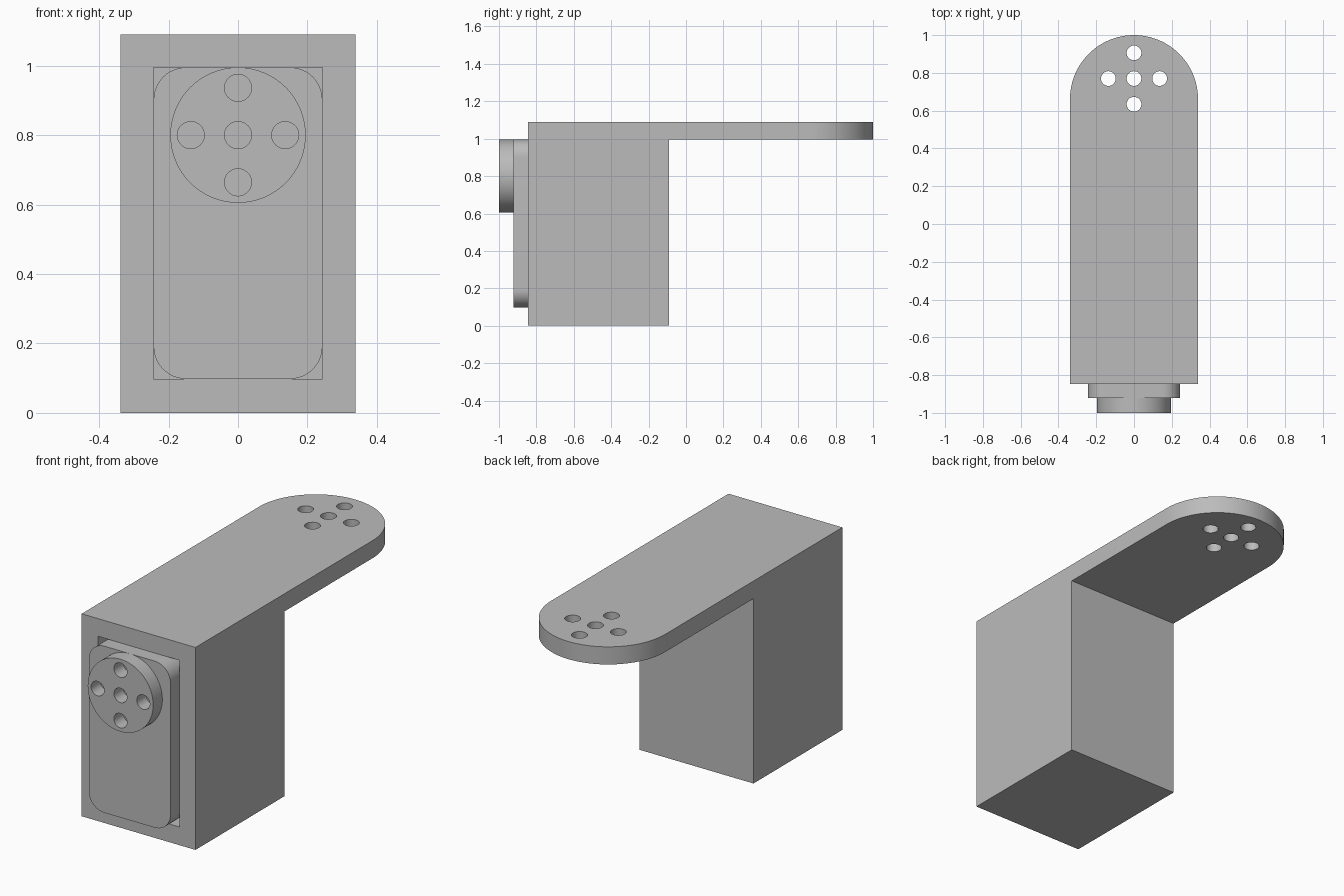
import bpy, bmesh, math
from mathutils import Matrix

default = bpy.data.objects.get("Cube")
if default:
    bpy.data.objects.remove(default, do_unlink=True)

grey = bpy.data.materials.new("plain grey")
grey.use_nodes = True
COLOUR = (0.5, 0.5, 0.5, 1)
grey.diffuse_color = COLOUR
grey.node_tree.nodes["Principled BSDF"].inputs["Base Color"].default_value = COLOUR

# Maps of a flat outline (u, v) and its extrusion depth into the model
AXES = {
    "x": lambda u, v, d: (d, u, v),
    "y": lambda u, v, d: (u, d, v),
    "z": lambda u, v, d: (u, v, d),
}


def prism(name, outline, axis, start, end):
    """Extrude a closed outline along an axis."""
    place = AXES[axis]
    bm = bmesh.new()
    a = [bm.verts.new(place(u, v, start)) for u, v in outline]
    b = [bm.verts.new(place(u, v, end)) for u, v in outline]
    bm.faces.new(a)
    bm.faces.new(b[::-1])
    for i in range(len(a)):
        j = (i + 1) % len(a)
        bm.faces.new((a[i], b[i], b[j], a[j]))
    bmesh.ops.recalc_face_normals(bm, faces=bm.faces)
    mesh = bpy.data.meshes.new(name)
    bm.to_mesh(mesh)
    bm.free()
    mesh.materials.append(grey)
    obj = bpy.data.objects.new(name, mesh)
    bpy.context.collection.objects.link(obj)
    return obj


def arc(cu, cv, r, first, last, steps):
    angles = [math.radians(first + (last - first) * i / steps) for i in range(steps + 1)]
    return [(cu + r * math.cos(t), cv + r * math.sin(t)) for t in angles]


def circle(cu, cv, r, steps):
    return arc(cu, cv, r, 0, 360, steps)[:-1]


def rectangle(u0, u1, v0, v1):
    return [(u0, v0), (u1, v0), (u1, v1), (u0, v1)]


def activate(obj):
    bpy.ops.object.select_all(action="DESELECT")
    obj.select_set(True)
    bpy.context.view_layer.objects.active = obj


def cut(target, cutter, operation="DIFFERENCE"):
    """Apply one boolean and remove its cutter."""
    mod = target.modifiers.new("cut", "BOOLEAN")
    mod.operation, mod.solver, mod.object = operation, "EXACT", cutter
    activate(target)
    bpy.ops.object.modifier_apply(modifier=mod.name)
    bpy.data.objects.remove(cutter, do_unlink=True)


def cut_bolt_holes(target, cu, cv, axis, start, end):
    """One centre hole with four around it."""
    s = 0.136
    for du, dv in ((0, 0), (s, 0), (-s, 0), (0, s), (0, -s)):
        cut(target, prism("hole_cutter", circle(cu + du, cv + dv, 0.039, 32), axis, start, end))


HALF, FRONT, BACK, TOP, UNDER = 0.339, -0.846, -0.09, 1.09, 0.995
POCKET_HALF, POCKET_LOW, POCKET_BACK = 0.243, 0.098, -0.187

# Housing and arm: L-shaped side profile trimmed to a round-ended plan
side = [(FRONT, 0), (BACK, 0), (BACK, UNDER), (1.2, UNDER), (1.2, TOP), (FRONT, TOP)]
housing = prism("housing_and_arm", side, "x", -0.5, 0.5)
plan = [(-HALF, -1.2), (HALF, -1.2)] + arc(0, 1 - HALF, HALF, 0, 180, 48)
cut(housing, prism("plan_cutter", plan, "z", -0.5, 1.5), "INTERSECT")
cut_bolt_holes(housing, 0, 0.77, "z", 0.9, 1.2)

# Square-cornered pocket in the housing front
pocket = rectangle(-POCKET_HALF, POCKET_HALF, POCKET_LOW, UNDER)
cut(housing, prism("pocket_cutter", pocket, "y", -1.2, POCKET_BACK))

# Motor body with rounded corners, seated in the pocket
r = 0.093
u, lo, hi = POCKET_HALF - r, POCKET_LOW + r, UNDER - r
rounded = (arc(u, lo, r, -90, 0, 12) + arc(u, hi, r, 0, 90, 12)
           + arc(-u, hi, r, 90, 180, 12) + arc(-u, lo, r, 180, 270, 12))
body = prism("motor_body", rounded, "y", -0.922, POCKET_BACK)

# Round output horn with bolt holes
horn = prism("output_horn", circle(0, 0.8, 0.195, 64), "y", -1, -0.922)
cut_bolt_holes(horn, 0, 0.8, "y", -1.1, -0.85)

for obj in (housing, body, horn):
    activate(obj)
    bpy.ops.object.shade_smooth_by_angle(angle=math.radians(30))
